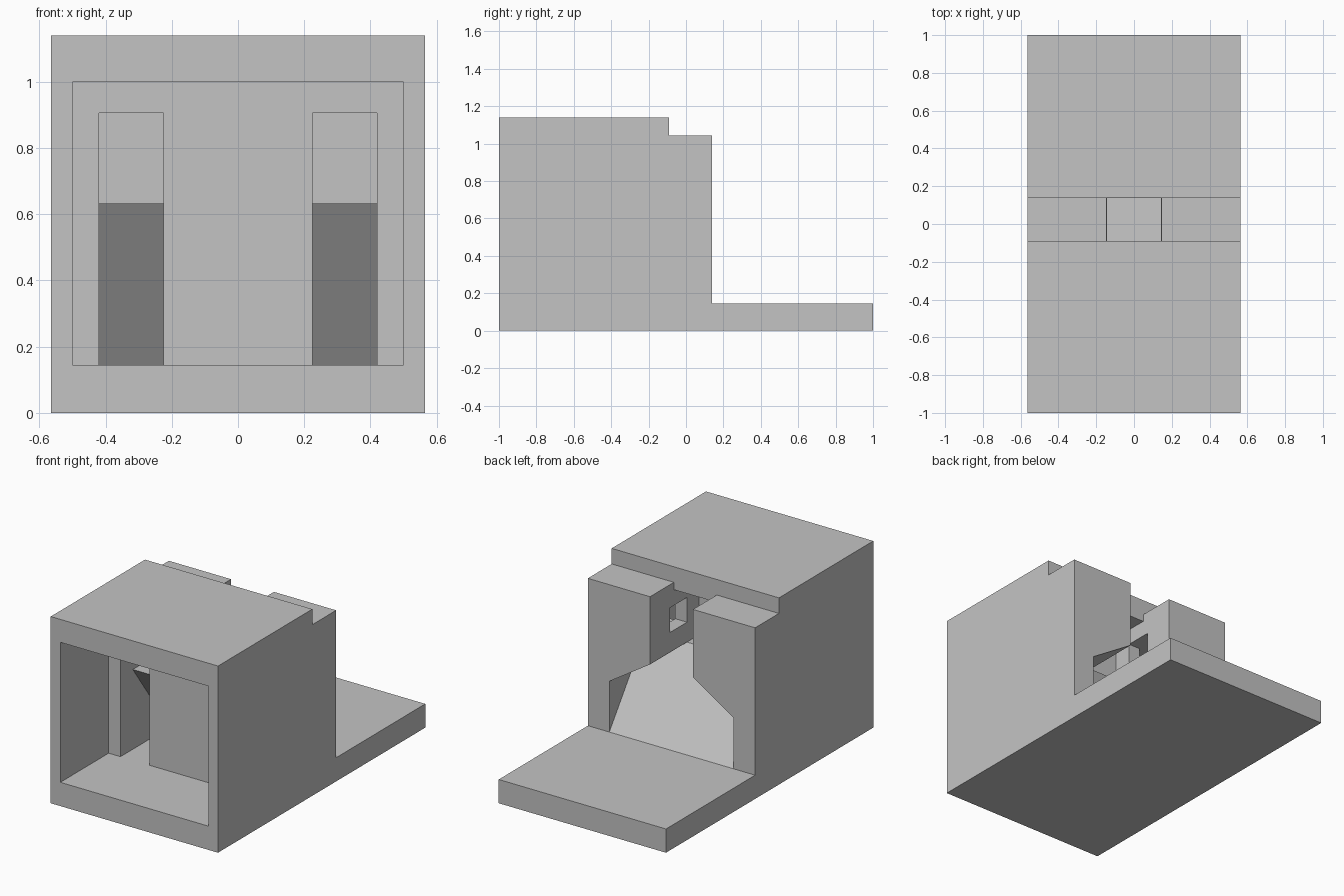
import bpy
import bmesh

if "Cube" in bpy.data.objects:
    bpy.data.objects.remove(bpy.data.objects["Cube"], do_unlink=True)

FLOOR, LEDGE, ROOF = 0.145, 0.632, 1.14
HALF = 0.565
SLOPE = 0.731          # horizontal run of the ramp per unit of height

grey = bpy.data.materials.new("plain grey")
grey.use_nodes = True
grey.diffuse_color = (0.55, 0.55, 0.55, 1)
grey.node_tree.nodes["Principled BSDF"].inputs["Base Color"].default_value = grey.diffuse_color


def loft(name, ring_a, ring_b):
    """Closed solid between two matching rings of points."""
    bm = bmesh.new()
    a = [bm.verts.new(p) for p in ring_a]
    b = [bm.verts.new(p) for p in ring_b]
    bm.faces.new(a)
    bm.faces.new(b[::-1])
    for i in range(len(a)):
        j = (i + 1) % len(a)
        bm.faces.new((a[i], b[i], b[j], a[j]))
    bmesh.ops.recalc_face_normals(bm, faces=bm.faces)
    mesh = bpy.data.meshes.new(name)
    bm.to_mesh(mesh)
    bm.free()
    mesh.materials.append(grey)
    obj = bpy.data.objects.new(name, mesh)
    bpy.context.collection.objects.link(obj)
    return obj


def prism(name, x0, x1, side):
    """Extrude a (y, z) side profile from x0 to x1."""
    return loft(name, [(x0, y, z) for y, z in side], [(x1, y, z) for y, z in side])


def box(name, x0, x1, y0, y1, z0, z1):
    return prism(name, x0, x1, [(y0, z0), (y1, z0), (y1, z1), (y0, z1)])


def ramp_y(z, start):
    return start - (z - FLOOR) * SLOPE


# Base slab and stepped housing
box("base_slab", -HALF, HALF, -1, 1, 0, FLOOR)
housing = prism("housing", -HALF, HALF, [
    (-1, FLOOR), (0.14, FLOOR), (0.14, 1.045), (-0.09, 1.045), (-0.09, ROOF), (-1, ROOF)])

# Front room
cutters = [box("front_room_cutter", -0.5, 0.5, -1.1, -0.534, 0.1, 1.0)]

# Rear channel, open above behind the roof
cutters.append(prism("channel_cutter", -0.145, 0.145, [
    (-0.334, LEDGE), (0.3, LEDGE), (0.3, 1.2), (-0.09, 1.2), (-0.09, 1.0), (-0.334, 1.0)]))

# Rear chamber that ends on the sloping ramp
half = [(0.42, 0.1), (0.42, 0.455), (0.144, LEDGE), (0.144, 0.7)]
arch = half + [(-x, z) for x, z in reversed(half)]
cutters.append(loft("chamber_cutter", [(x, 0.3, z) for x, z in arch],
                    [(x, ramp_y(z, 0.14), z) for x, z in arch]))

# Two slots running under and over the ramp
slot = [(-0.6, 0.1), (ramp_y(0.1, -0.059), 0.1), (-0.415, LEDGE),
        (-0.052, LEDGE), (-0.052, 0.905), (-0.6, 0.905)]
for side, s in (("left", 1), ("right", -1)):
    cutters.append(prism(side + "_slot_cutter", s * 0.225, s * 0.42, slot))

# Windows between the channel and the slots
cutters.append(box("window_cutter", -0.235, 0.235, -0.217, -0.053, 0.753, 0.904))

for cutter in cutters:
    mod = housing.modifiers.new(cutter.name, "BOOLEAN")
    mod.operation = "DIFFERENCE"
    mod.solver = "EXACT"
    mod.object = cutter
    cutter.hide_render = True
    cutter.hide_viewport = True
    cutter.display_type = "WIRE"
